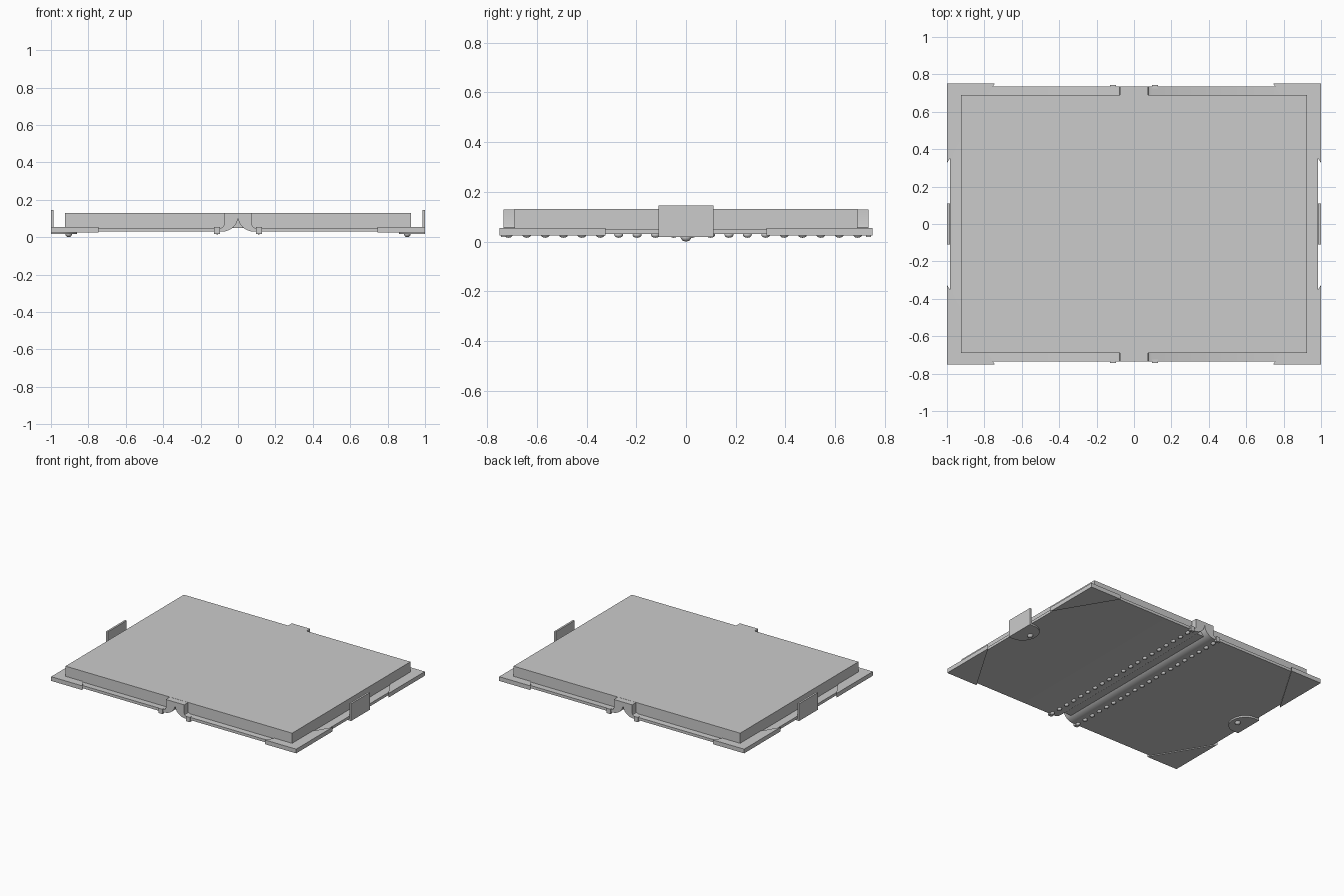
import bpy, bmesh, math
from mathutils import Matrix

if "Cube" in bpy.data.objects:
    bpy.data.objects.remove(bpy.data.objects["Cube"])


def finish(name, bm, smooth=True):
    bmesh.ops.recalc_face_normals(bm, faces=bm.faces)
    me = bpy.data.meshes.new(name)
    bm.to_mesh(me)
    bm.free()
    ob = bpy.data.objects.new(name, me)
    bpy.context.collection.objects.link(ob)
    if smooth:
        bpy.ops.object.select_all(action='DESELECT')
        ob.select_set(True)
        bpy.context.view_layer.objects.active = ob
        bpy.ops.object.shade_smooth_by_angle(angle=math.radians(35))
    return ob


def prism(bm, pts, vec):
    # closed polygon swept along vec
    face = bm.faces.new([bm.verts.new(p) for p in pts])
    ext = bmesh.ops.extrude_face_region(bm, geom=[face])
    verts = [g for g in ext['geom'] if isinstance(g, bmesh.types.BMVert)]
    bmesh.ops.translate(bm, verts=verts, vec=vec)


def box(bm, x0, x1, y0, y1, z0, z1):
    prism(bm, [(x0, y0, z0), (x1, y0, z0), (x1, y1, z0), (x0, y1, z0)], (0, 0, z1 - z0))


def dome(bm, loc, size):
    m = Matrix.Translation(loc) @ Matrix.Diagonal((*size, 1))
    bmesh.ops.create_uvsphere(bm, u_segments=12, v_segments=8, radius=1, matrix=m)


# page block
bm = bmesh.new()
box(bm, -0.925, 0.925, -0.69, 0.69, 0.05, 0.13)
finish("pages", bm, False)

# leather cover with folded spine, one cross-section swept along y
half = [(0.075, 0.129), (0.075, 0.068), (0.078, 0.057), (0.09, 0.05),
        (0.985, 0.05), (0.985, 0.03)]
for i in range(9):
    a = math.pi / 2 * i / 8
    half.append((0.085 - 0.085 * math.sin(a), 0.11 - 0.08 * math.cos(a)))
profile = half + [(-x, z) for x, z in reversed(half[:-1])]
bm = bmesh.new()
prism(bm, [(x, -0.735, z) for x, z in profile], (0, 1.47, 0))
finish("cover", bm)

# metal corner guards
bm = bmesh.new()
for sx in (-1, 1):
    for sy in (-1, 1):
        tri = [(0.745, 0.75), (1, 0.75), (1, 0.325)]
        prism(bm, [(sx * x, sy * y, 0.024) for x, y in tri], (0, 0, 0.031))
finish("corner_guards", bm, False)

# stitching along both sides of the spine, wrapped over the cover ends
bm = bmesh.new()
for sx in (-1, 1):
    for i in range(20):
        dome(bm, (sx * 0.112, -0.715 + i * 0.074, 0.027), (0.014, 0.018, 0.012))
    for sy in (-1, 1):
        x = sx * 0.112
        y0, y1 = sorted((sy * 0.725, sy * 0.744))
        box(bm, x - 0.016, x + 0.016, y0, y1, 0.018, 0.054)
finish("spine_stitches", bm)

# clasp plates with rounded tabs under the cover, and their rivets
for sx, side in ((-1, "left"), (1, "right")):
    bm = bmesh.new()
    x0, x1 = sorted((sx * 0.986, sx * 1.0))
    box(bm, x0, x1, -0.11, 0.11, 0.018, 0.145)
    tab = [(sx * 0.999, -0.11)]
    for i in range(17):
        a = math.pi * i / 16
        tab.append((sx * (0.96 - 0.1 * math.sin(a)), -0.11 * math.cos(a)))
    tab.append((sx * 0.999, 0.11))
    prism(bm, [(x, y, 0.018) for x, y in tab], (0, 0, 0.013))
    finish(side + "_clasp", bm)
    bm = bmesh.new()
    dome(bm, (sx * 0.905, 0, 0.018), (0.018, 0.022, 0.018))
    finish(side + "_clasp_rivet", bm)
